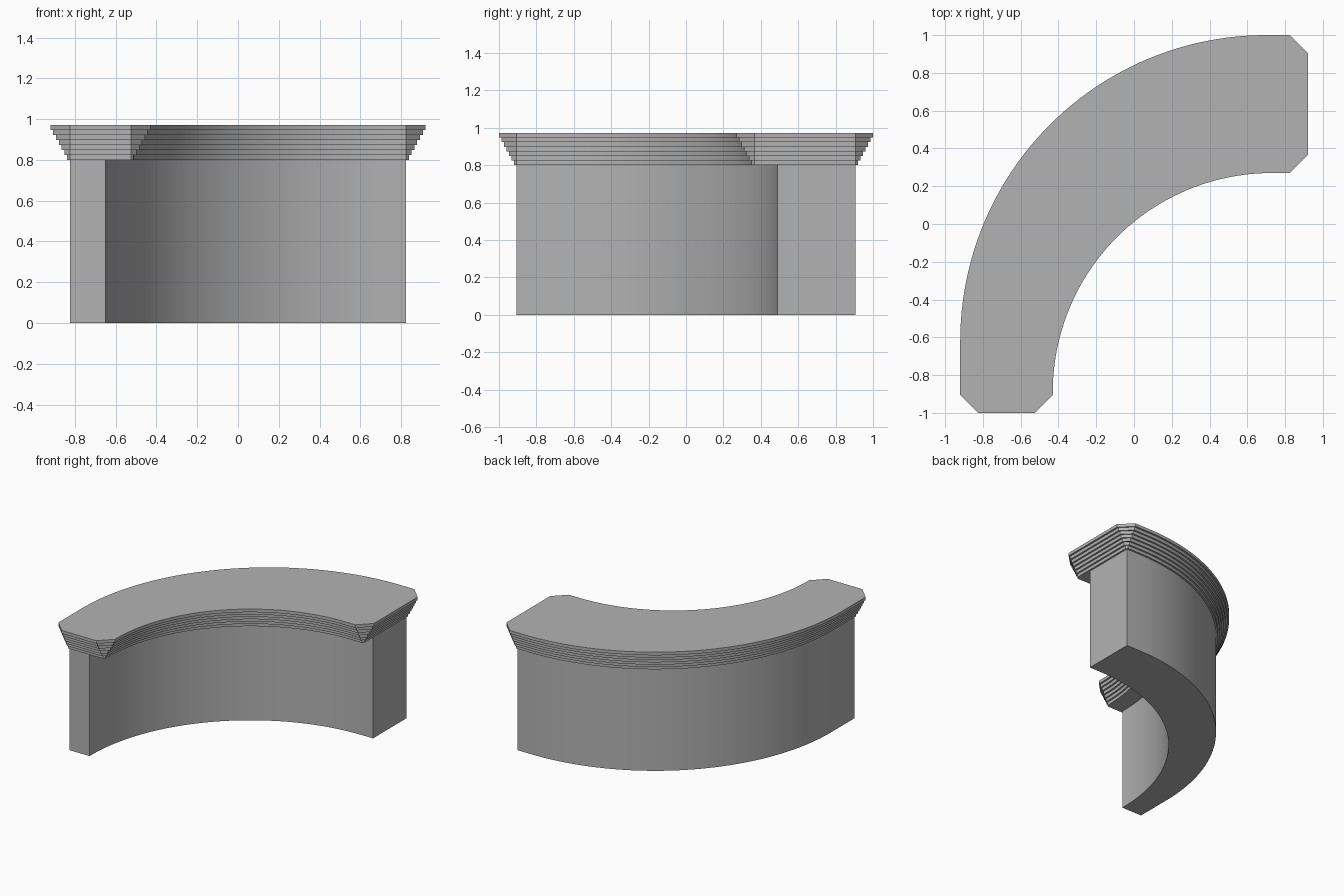
import bpy
import bmesh
from math import cos, sin, pi

if "Cube" in bpy.data.objects:
    bpy.data.objects.remove(bpy.data.objects["Cube"], do_unlink=True)

END_X, END_Y = 0.825, -0.905      # end faces of the wall
BODY_TOP, TOP = 0.80, 0.972
STEPS, OVERHANG = 7, 0.095
SEGMENTS = 48

stone = bpy.data.materials.new("grey stone")
stone.use_nodes = True
stone.diffuse_color = (0.45, 0.45, 0.45, 1)
stone.node_tree.nodes["Principled BSDF"].inputs["Base Color"].default_value = (0.45, 0.45, 0.45, 1)


def arc(cx, cy, r):
    """Quarter arc from the left end round to the back."""
    angles = [pi - pi / 2 * i / SEGMENTS for i in range(SEGMENTS + 1)]
    return [(cx + r * cos(a), cy + r * sin(a)) for a in angles]


def outline(inner_radius, grow=0.0):
    """Curved wall plan with straight ends; growing it chamfers the corners."""
    outer = arc(0.70, -0.62, 1.525 + grow)
    inner = arc(0.73, -0.89, inner_radius - grow)
    pts = [(outer[0][0], END_Y)] + outer + [(END_X, outer[-1][1])]
    if grow:
        pts += [(END_X + grow, outer[-1][1] - grow), (END_X + grow, inner[-1][1] + grow)]
    pts += [(END_X, inner[-1][1])] + inner[::-1] + [(inner[0][0], END_Y)]
    if grow:
        pts += [(inner[0][0] - grow, END_Y - grow), (outer[0][0] + grow, END_Y - grow)]
    return pts


def loft(name, rings):
    """Closed solid through a stack of (outline, height) rings."""
    bm = bmesh.new()
    loops = [[bm.verts.new((x, y, z)) for x, y in pts] for pts, z in rings]
    for low, high in zip(loops, loops[1:]):
        n = len(low)
        for i in range(n):
            j = (i + 1) % n
            bm.faces.new((low[i], low[j], high[j], high[i]))
    bm.faces.new(loops[0])
    bm.faces.new(loops[-1])
    bmesh.ops.recalc_face_normals(bm, faces=bm.faces)
    mesh = bpy.data.meshes.new(name)
    bm.to_mesh(mesh)
    bm.free()
    mesh.materials.append(stone)
    obj = bpy.data.objects.new(name, mesh)
    bpy.context.collection.objects.link(obj)
    bpy.ops.object.select_all(action='DESELECT')
    obj.select_set(True)
    bpy.context.view_layer.objects.active = obj
    bpy.ops.object.shade_smooth_by_angle()
    return obj


# Curved wall
body = outline(1.38)
loft("curved_wall", [(body, 0), (body, BODY_TOP)])

# Stepped cornice, each course wider than the one below
courses = []
height = (TOP - BODY_TOP) / STEPS
for i in range(STEPS):
    plan = outline(1.255, OVERHANG * (i + 1) / STEPS)
    courses += [(plan, BODY_TOP + i * height), (plan, BODY_TOP + (i + 1) * height)]
loft("stepped_cornice", courses)
